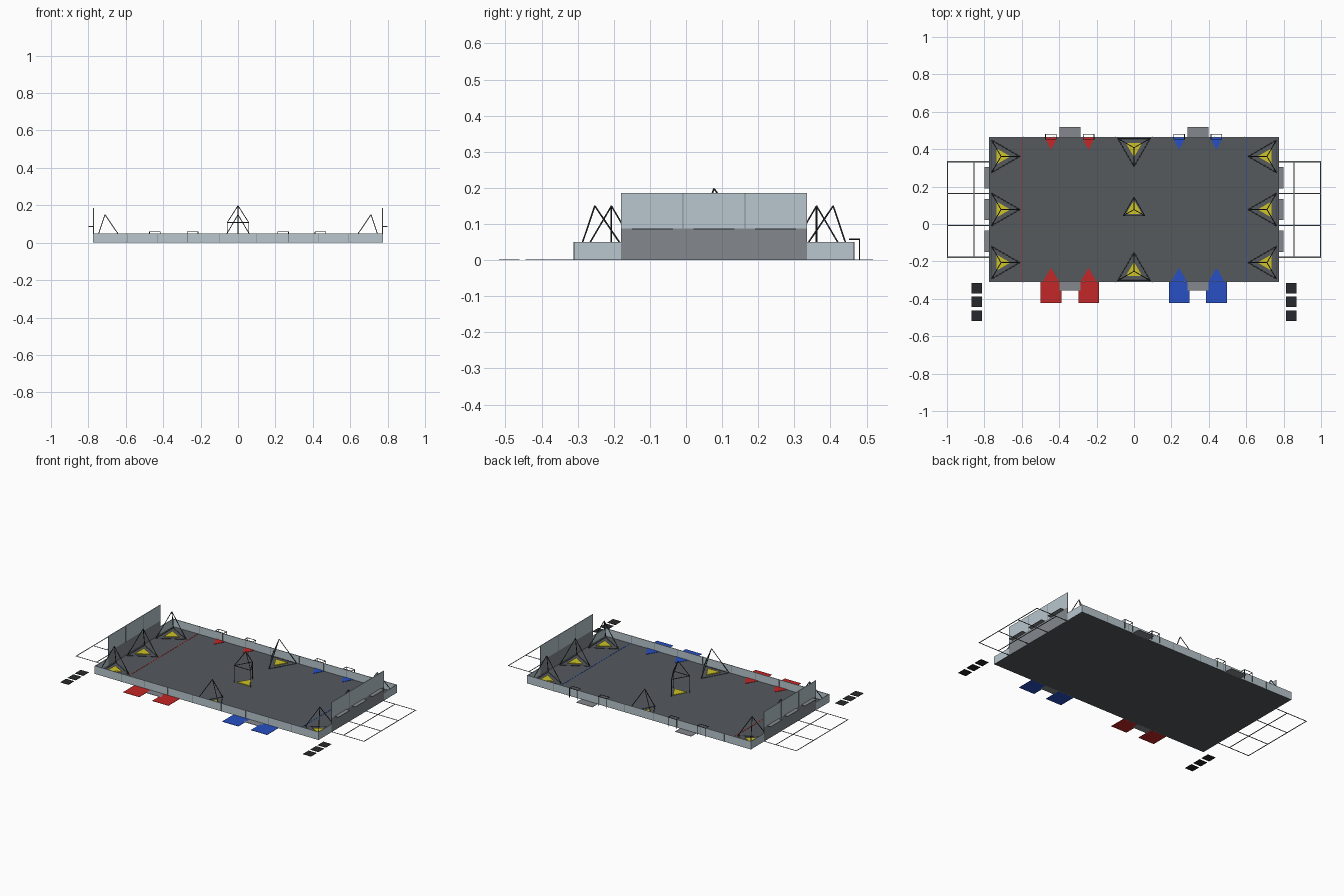
import bpy, bmesh, math
from mathutils import Vector

if "Cube" in bpy.data.objects:
    bpy.data.objects.remove(bpy.data.objects["Cube"])

CY = 0.08            # field centre in y
HX, HY = 0.775, 0.388
R = 0.0022           # tube radius


def mat(name, r, g, b):
    m = bpy.data.materials.new(name)
    m.diffuse_color = (r, g, b, 1)
    m.use_nodes = True
    m.node_tree.nodes["Principled BSDF"].inputs["Base Color"].default_value = m.diffuse_color
    return m


CARPET = mat("carpet", 0.09, 0.10, 0.11)
PANEL = mat("panel", 0.48, 0.57, 0.61)
STEEL = mat("steel", 0.23, 0.25, 0.27)
TUBE = mat("tube", 0.04, 0.045, 0.05)
RED = mat("red", 0.55, 0.02, 0.02)
BLUE = mat("blue", 0.02, 0.08, 0.55)
YELLOW = mat("yellow", 0.62, 0.55, 0.02)
BLACK = mat("black", 0.02, 0.022, 0.025)


def finish(bm, name, m):
    bmesh.ops.recalc_face_normals(bm, faces=bm.faces)
    me = bpy.data.meshes.new(name)
    bm.to_mesh(me)
    bm.free()
    me.materials.append(m)
    ob = bpy.data.objects.new(name, me)
    bpy.context.collection.objects.link(ob)
    return ob


def box(name, x0, x1, y0, y1, z0, z1, m):
    bm = bmesh.new()
    bmesh.ops.create_cube(bm, size=1)
    for v in bm.verts:
        v.co = Vector((x1 if v.co.x > 0 else x0, y1 if v.co.y > 0 else y0, z1 if v.co.z > 0 else z0))
    return finish(bm, name, m)


def plate(name, pts, z0, z1, m):
    bm = bmesh.new()
    f = bm.faces.new([bm.verts.new((x, y, z0)) for x, y in pts])
    top = bmesh.ops.extrude_face_region(bm, geom=[f])["geom"]
    for v in top:
        if isinstance(v, bmesh.types.BMVert):
            v.co.z = z1
    return finish(bm, name, m)


def tubes(name, pairs, m, r=R):
    bm = bmesh.new()
    for a, b in pairs:
        a, b = Vector(a), Vector(b)
        d = b - a
        mtx = d.to_track_quat('Z', 'Y').to_matrix().to_4x4()
        mtx.translation = (a + b) / 2
        bmesh.ops.create_cone(bm, cap_ends=True, segments=8, radius1=r, radius2=r,
                              depth=d.length, matrix=mtx)
    return finish(bm, name, m)


def ring(x, y, rad, ang):
    return [(x + rad * math.cos(ang + k * math.tau / 3), y + rad * math.sin(ang + k * math.tau / 3))
            for k in range(3)]


def goal(name, x, y, ang, rad, z0, z1):
    base = [(px, py, z0 + R) for px, py in ring(x, y, rad, ang)]
    pairs = [(base[i], base[(i + 1) % 3]) for i in range(3)]
    pairs += [(p, (x, y, z1)) for p in base]
    if z0 > 0:
        pairs += [((p[0], p[1], 0), p) for p in base]
    tubes(name + "_frame", pairs, TUBE)
    plate(name + "_base", ring(x, y, 0.05, ang), 0.002, 0.006, YELLOW)


# Field floor and alliance lines
box("floor", -HX, HX, CY - HY, CY + HY, 0, 0.002, CARPET)
for s, m, n in ((-1, RED, "red"), (1, BLUE, "blue")):
    box(n + "_line", s * 0.6 - 0.002, s * 0.6 + 0.002, CY - HY, CY + HY, 0.002, 0.003, m)

# Low side walls with panel joints
for s, n in ((-1, "front"), (1, "back")):
    ya, yb = sorted((CY + s * HY, CY + s * (HY - 0.004)))
    box(n + "_wall", -HX, HX, ya, yb, 0, 0.05, PANEL)
    for x in (-0.59, -0.43, -0.27, -0.1, 0.1, 0.27, 0.43, 0.59):
        box(n + "_wall_post", x - 0.0015, x + 0.0015, ya - 0.0012, yb + 0.0012, 0, 0.05, STEEL)

for s, n in ((-1, "left"), (1, "right")):
    xa, xb = sorted((s * HX, s * (HX - 0.004)))
    # End wall: low corners, solid lower half, clear upper half
    for t in (-1, 1):
        ya, yb = sorted((CY + t * 0.258, CY + t * HY))
        box(n + "_corner_wall", xa, xb, ya, yb, 0, 0.05, PANEL)
    box(n + "_station_lower", xa, xb, CY - 0.258, CY + 0.258, 0, 0.087, STEEL)
    box(n + "_station_upper", xa, xb, CY - 0.258, CY + 0.258, 0.087, 0.186, PANEL)
    for t in (-1, 1):
        y = CY + t * 0.086
        box(n + "_station_post", xa - 0.001, xb + 0.001, y - 0.0015, y + 0.0015, 0.087, 0.186, STEEL)
    # Control shelves
    xa, xb = sorted((s * HX, s * 0.8))
    for k in (-1, 0, 1):
        y = CY + k * 0.17
        box(n + "_shelf", xa, xb, y - 0.057, y + 0.057, 0.085, 0.088, STEEL)
    # Floor tape outside the station
    xa, xb = sorted((s * HX, s * 1.0))
    for k in range(4):
        y = CY - 0.255 + k * 0.17
        box(n + "_tape_cross", xa, xb, y - 0.003, y + 0.003, 0, 0.001, STEEL)
    for x in (0.855, 0.997):
        box(n + "_tape_long", s * x - 0.003, s * x + 0.003, CY - 0.258, CY + 0.258, 0, 0.001, STEEL)
    # Dark floor mats
    for y in (-0.341, -0.414, -0.487):
        box(n + "_mat", s * 0.84 - 0.028, s * 0.84 + 0.028, y - 0.028, y + 0.028, 0, 0.002, BLACK)
    # Gate plates
    for ya, yb in ((-0.352, CY - HY), (CY + HY, 0.52)):
        box(n + "_gate_plate", s * 0.342 - 0.056, s * 0.342 + 0.056, ya, yb, 0, 0.002, STEEL)

# Loading zones
for x in (-0.444, -0.243, 0.241, 0.441):
    m = RED if x < 0 else BLUE
    n = "red" if x < 0 else "blue"
    y0, y1 = CY - HY, CY + HY
    ox = x + (0.001 if abs(x) < 0.3 else 0)
    box(n + "_loading_pad", ox - 0.056, ox + 0.056, -0.42, y0, 0, 0.002, m)
    plate(n + "_front_triangle", [(x - 0.042, y0 + 0.004), (x + 0.042, y0 + 0.004), (x, -0.232)], 0.002, 0.004, m)
    plate(n + "_back_triangle", [(x - 0.034, y1 - 0.004), (x + 0.034, y1 - 0.004), (x, 0.4)], 0.002, 0.004, m)
    # Loading frame hooked over the back wall
    a, b, ya, yb, z = x - 0.029, x + 0.029, 0.455, 0.483, 0.058
    pairs = [((a, yb, z), (b, yb, z)), ((a, ya, z), (b, ya, z))]
    for px in (a, b):
        pairs += [((px, ya, z), (px, yb, z)), ((px, yb, 0), (px, yb, z))]
    tubes(n + "_loader_frame", pairs, TUBE, 0.0018)

# Pyramid goals: six at the ends, two on the sides, one raised in the centre
for s, n in ((-1, "left"), (1, "right")):
    for k in (-1, 0, 1):
        goal(n + "_goal", s * 0.711, CY + k * 0.284, 0 if s < 0 else math.pi, 0.1, 0, 0.15)
goal("front_goal", 0, CY - 0.33, math.pi / 2, 0.1, 0, 0.15)
goal("back_goal", 0, CY + 0.33, -math.pi / 2, 0.1, 0, 0.15)
goal("centre_goal", 0, CY, math.pi / 2, 0.066, 0.106, 0.198)

# Recentre on y
bpy.context.view_layer.update()
ys = [v.co.y for o in bpy.data.objects for v in o.data.vertices]
shift = (min(ys) + max(ys)) / 2
for o in bpy.data.objects:
    o.location.y -= shift
